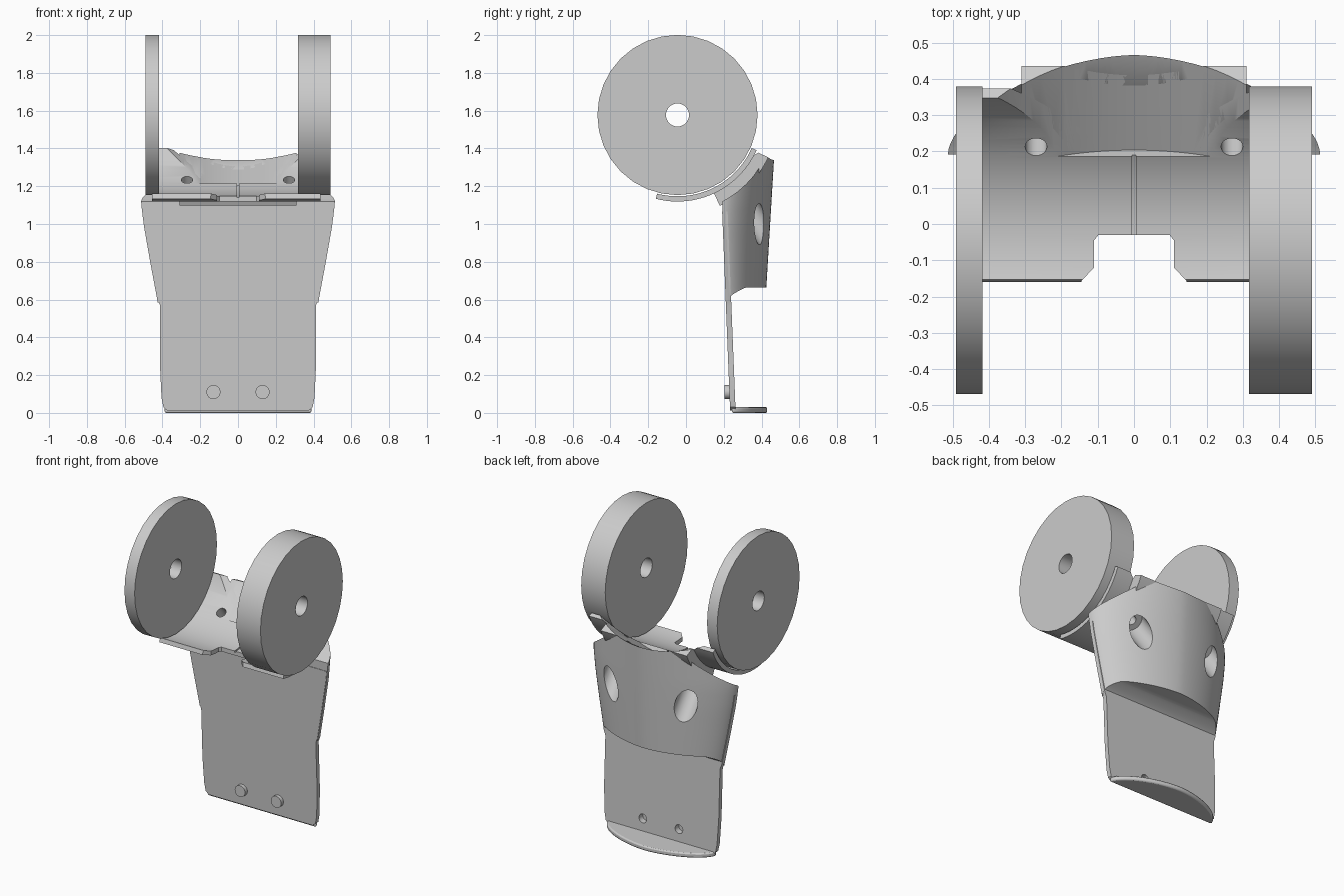
import bpy, bmesh, math
from mathutils import Vector, Matrix

if "Cube" in bpy.data.objects:
    bpy.data.objects.remove(bpy.data.objects["Cube"])

grey = bpy.data.materials.new("plain grey")
grey.use_nodes = True
COLOUR = (0.6, 0.6, 0.6, 1)
grey.diffuse_color = COLOUR
grey.node_tree.nodes["Principled BSDF"].inputs["Base Color"].default_value = COLOUR

AXLE = Vector((0, -0.045, 1.577))   # wheel axis, also the axis of the cradle


def finish(name, bm):
    bmesh.ops.recalc_face_normals(bm, faces=bm.faces)
    mesh = bpy.data.meshes.new(name)
    bm.to_mesh(mesh)
    bm.free()
    mesh.materials.append(grey)
    ob = bpy.data.objects.new(name, mesh)
    bpy.context.collection.objects.link(ob)
    return ob


def prism(name, outline, lo, hi, place):
    """Extrude a 2D outline; place(u, v, w) turns it into a 3D point."""
    bm = bmesh.new()
    ends = [[bm.verts.new(place(u, v, w)) for u, v in outline] for w in (lo, hi)]
    bm.faces.new(ends[0])
    bm.faces.new(ends[1])
    n = len(outline)
    for i in range(n):
        j = (i + 1) % n
        bm.faces.new((ends[0][i], ends[0][j], ends[1][j], ends[1][i]))
    return finish(name, bm)


def rod(name, start, end, radius, sides=32):
    start, end = Vector(start), Vector(end)
    d = end - start
    bm = bmesh.new()
    bmesh.ops.create_cone(bm, cap_ends=True, segments=sides, radius1=radius, radius2=radius,
                          depth=d.length, matrix=Matrix.Translation((start + end) / 2)
                          @ d.to_track_quat('Z', 'Y').to_matrix().to_4x4())
    return finish(name, bm)


def cut(ob, cutters):
    for c in cutters:
        c.hide_render = True
        m = ob.modifiers.new("cut", 'BOOLEAN')
        m.operation, m.solver, m.object = 'DIFFERENCE', 'EXACT', c
        bpy.context.view_layer.objects.active = ob
        bpy.ops.object.modifier_apply(modifier=m.name)


def along_x(u, v, w):
    return (w, u, v)


def along_z(u, v, w):
    return (u, v, w)


def arc_band(r_in, r_out, a0, a1, n=24):
    """Ring segment around the axle in the y-z plane."""
    angles = [math.radians(a0 + (a1 - a0) * i / n) for i in range(n + 1)]
    ring = [(r_in, a) for a in angles] + [(r_out, a) for a in reversed(angles)]
    return [(AXLE.y + r * math.cos(a), AXLE.z + r * math.sin(a)) for r, a in ring]


def front_y(z):
    return 0.237 - 0.04 * z


WIDTHS = [(0.58, 0.424), (0.8, 0.465), (1.0, 0.5), (1.13, 0.515)]


def half_width(z):
    if z >= WIDTHS[-1][0]:
        return WIDTHS[-1][1]
    for (z0, w0), (z1, w1) in zip(WIDTHS, WIDTHS[1:]):
        if z <= z1:
            return w0 + (w1 - w0) * (z - z0) / (z1 - z0)


def bow(n, power=1.7):
    """Unit bulging curve from x = -1 to x = 1."""
    pts = []
    for i in range(n + 1):
        t = -math.pi / 2 + math.pi * i / n
        c = max(math.cos(t), 0) if 0 < i < n else 0
        pts.append((math.copysign(abs(math.sin(t)) ** (2 / power), t), c ** (2 / power)))
    return pts


# Curved back shield, lofted upwards from its arched lower edge
bm = bmesh.new()
curve = bow(40)
rings = []
LEVELS = 16
for k in range(LEVELS + 1):
    ring = []
    for x, f in curve:
        z_low = 0.585 + 0.08 * min(1, f / 0.5) ** 0.6
        z = z_low + (1.5 - z_low) * k / LEVELS
        y0, y1 = front_y(z), 0.425 + 0.06 * (z - 0.66)
        ring.append(bm.verts.new((x * half_width(z), y0 + (y1 - y0) * f, z)))
    rings.append(ring)
n = len(curve) - 1
for low, high in zip(rings, rings[1:]):
    for i in range(n + 1):
        j = (i + 1) % (n + 1)
        bm.faces.new((low[i], low[j], high[j], high[i]))
for ring in (rings[0], rings[-1]):
    for i in range(n // 2):
        quad = [ring[i], ring[i + 1], ring[n - i - 1], ring[n - i]]
        bm.faces.new(list(dict.fromkeys(quad)))
shield = finish("back_shield", bm)

# Cradle under the wheels and the thicker bridge joining it to the shield
cradle = prism("cradle", arc_band(0.43, 0.458, -24, -104.5, 40), -0.455, 0.437, along_x)
bridge = prism("cradle_bridge", arc_band(0.44, 0.53, -25, -65), -0.31, 0.31, along_x)

# Cutters: wheel clearance, saddle, front notch, centre seam, screw holes
clearance = rod("clearance_cutter", AXLE - Vector((1, 0, 0)), AXLE + Vector((1, 0, 0)), 0.515, 96)
slope = Vector((0, 0.861, 0.508))
middle = Vector((0, 0.35, 1.27)) + Vector((0, -0.508, 0.861)) * 0.67
saddle = rod("saddle_cutter", middle - slope * 0.17, middle + slope * 0.5, 0.67, 128)
half_notch = [(0.16, -0.3), (0.145, -0.157), (0.11, -0.12), (0.11, -0.045), (0.098, -0.03)]
notch = prism("notch_cutter", half_notch + [(-x, y) for x, y in reversed(half_notch)],
              1.0, 1.4, along_z)
seam = prism("seam_cutter", arc_band(0.4, 0.438, -20, -100), -0.005, 0.005, along_x)
radial = Vector((0, 0.6, -0.8)).normalized()
screws, bores = [], []
for x in (-0.27, 0.27):
    base = AXLE + Vector((x, 0, 0))
    screws.append(rod("screw_cutter", base + radial * 0.3, base + radial * 0.62, 0.03))
    bores.append(rod("bore_cutter", base + radial * 0.57, base + radial * 0.95, 0.068))

cut(shield, [clearance, saddle] + screws + bores)
cut(cradle, [saddle, notch, seam] + screws)
cut(bridge, [saddle] + screws)

# Flat front plate with rounded lower corners
side = [(0.375, 0.012), (0.395, 0.03), (0.405, 0.08), (0.413, 0.25), (0.413, 0.57)]
side += [(half_width(z) - 0.003, z) for z in (0.6, 0.7, 0.8, 0.9, 1.0, 1.065)]
plate = prism("front_plate", side + [(-x, z) for x, z in reversed(side)], -0.003, 0.026,
              lambda u, v, w: (u, front_y(v) + w, v))

# Bowed foot ledge at the lower edge
foot = prism("foot_ledge", [(x * 0.39, 0.243 + 0.187 * f) for x, f in bow(32)],
             0, 0.03, along_z)
bev = foot.modifiers.new("soft_edge", 'BEVEL')
bev.width, bev.segments, bev.limit_method = 0.008, 2, 'ANGLE'

# Two hollow pegs through the lower plate
pegs, hollows = [], []
for x in (-0.13, 0.13):
    pegs.append(rod("lower_peg", (x, 0.205, 0.11), (x, 0.255, 0.11), 0.037))
    hollows.append(rod("peg_cutter", (x, 0.22, 0.11), (x, 0.4, 0.11), 0.028))
cut(plate, hollows)
for peg, hollow in zip(pegs, hollows):
    cut(peg, [hollow])

# Two wheels of different width with axle holes
axle_hole = rod("axle_cutter", AXLE - Vector((1, 0, 0)), AXLE + Vector((1, 0, 0)), 0.061)
wheels = []
for name, x0, x1 in (("right_wheel", -0.49, -0.417), ("left_wheel", 0.317, 0.49)):
    wheel = rod(name, (x0, AXLE.y, AXLE.z), (x1, AXLE.y, AXLE.z), 0.424)
    cut(wheel, [axle_hole])
    wheels.append(wheel)

# Remove the cutters and shade the parts
for c in [clearance, saddle, notch, seam, axle_hole] + screws + bores + hollows:
    bpy.data.objects.remove(c)
bpy.ops.object.select_all(action='DESELECT')
for ob in [shield, cradle, bridge, plate, foot] + pegs + wheels:
    ob.select_set(True)
    bpy.context.view_layer.objects.active = ob
bpy.ops.object.shade_smooth_by_angle(angle=math.radians(30))
